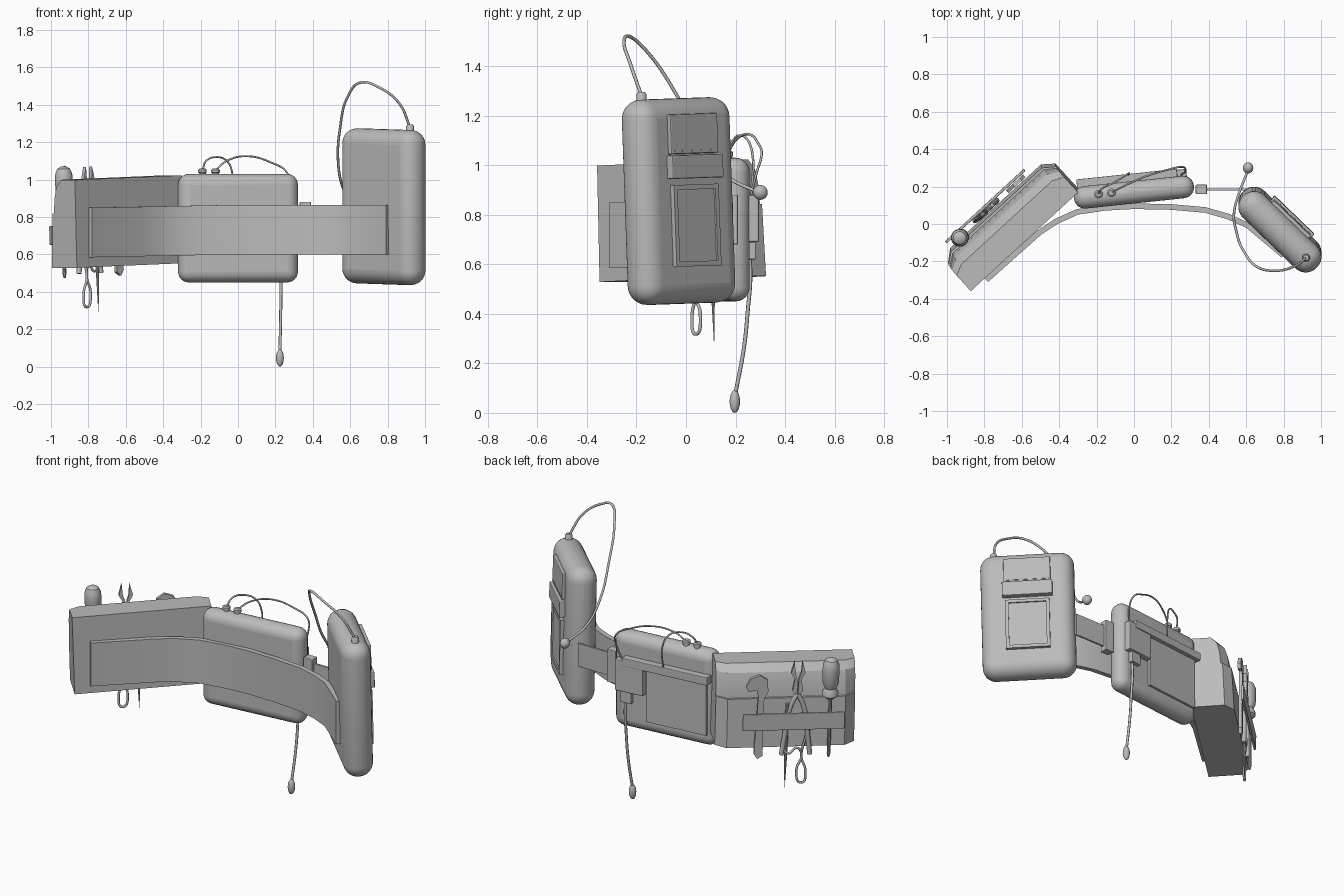
import bpy, bmesh, math
from mathutils import Matrix, Vector

cube = bpy.data.objects.get("Cube")
if cube:
    bpy.data.objects.remove(cube)

grey = bpy.data.materials.new("neutral grey")
grey.use_nodes = True
grey.diffuse_color = (0.5, 0.5, 0.5, 1)
grey.node_tree.nodes["Principled BSDF"].inputs["Base Color"].default_value = (0.5, 0.5, 0.5, 1)


def frame(x, y, z, turn, lean=0, roll=0):
    """Local axes: x along the part, y outwards, z up."""
    rot = Matrix.Rotation(math.radians(turn), 4, 'Z') @ Matrix.Rotation(math.radians(roll), 4, 'Y')
    return Matrix.Translation((x, y, z)) @ Matrix.Rotation(math.radians(lean), 4, 'X') @ rot


WORLD = Matrix.Identity(4)
BAG = frame(-0.83, -0.32, 0.76, 42.6, roll=-1.8) @ Matrix.Translation((0, 0, -0.76))
PACK = frame(0, 0.17, 0.74, 6)
RADIO = frame(0.78, -0.03, 0.855, -44, lean=2)


def finish(name, bm, where, smooth=35, bevel=0, segments=3):
    bmesh.ops.recalc_face_normals(bm, faces=bm.faces)
    mesh = bpy.data.meshes.new(name)
    bm.to_mesh(mesh)
    bm.free()
    ob = bpy.data.objects.new(name, mesh)
    bpy.context.collection.objects.link(ob)
    ob.matrix_world = where
    mesh.materials.append(grey)
    if bevel:
        mod = ob.modifiers.new("rounding", 'BEVEL')
        mod.width, mod.segments, mod.limit_method = bevel, segments, 'NONE'
    if smooth:
        bpy.ops.object.select_all(action='DESELECT')
        ob.select_set(True)
        bpy.context.view_layer.objects.active = ob
        bpy.ops.object.shade_smooth_by_angle(angle=math.radians(smooth))
    return ob


def box(name, where, lo, hi, bevel=0, segments=2, smooth=0):
    bm = bmesh.new()
    bmesh.ops.create_cube(bm, size=1)
    for v in bm.verts:
        v.co = [(a + b) / 2 + c * (b - a) for a, b, c in zip(lo, hi, v.co)]
    return finish(name, bm, where, smooth, bevel, segments)


def loft(name, where, rings, smooth=35):
    bm = bmesh.new()
    rows = [[bm.verts.new(p) for p in ring] for ring in rings]
    count = len(rows[0])
    for a, b in zip(rows, rows[1:]):
        for i in range(count):
            j = (i + 1) % count
            bm.faces.new((a[i], a[j], b[j], b[i]))
    bm.faces.new(rows[0])
    bm.faces.new(rows[-1])
    return finish(name, bm, where, smooth)


def lathe(name, where, x, y, profile, sides=20):
    turn = [math.tau * i / sides for i in range(sides)]
    return loft(name, where, [[(x + r * math.cos(t), y + r * math.sin(t), z) for t in turn]
                              for r, z in profile])


def plate(name, where, outline, y, thick):
    return loft(name, where, [[(x, d, z) for x, z in outline] for d in (y, y + thick)], 0)


def bulb(name, centre, radii):
    bm = bmesh.new()
    bmesh.ops.create_uvsphere(bm, u_segments=16, v_segments=10, radius=1)
    return finish(name, bm, Matrix.Translation(centre) @ Matrix.Diagonal((*radii, 1)), 60)


def cable(name, where, points, radius):
    curve = bpy.data.curves.new(name, 'CURVE')
    curve.dimensions = '3D'
    curve.bevel_depth, curve.bevel_resolution = radius, 2
    curve.resolution_u, curve.use_fill_caps = 8, True
    line = curve.splines.new('BEZIER')
    line.bezier_points.add(len(points) - 1)
    for bp, p in zip(line.bezier_points, points):
        bp.co = p
        bp.handle_left_type = bp.handle_right_type = 'AUTO'
    ob = bpy.data.objects.new(name, curve)
    bpy.context.collection.objects.link(ob)
    ob.matrix_world = where
    curve.materials.append(grey)


# Curved belt: a rectangle swept along the waist line
path = [Vector(p) for p in ((-.78, -.31), (-.5, -.06), (-.41, .0), (-.3, .05), (-.15, .072), (0, .08),
                            (.2, .076), (.38, .06), (.5, .025), (.6, -.02), (.79, -.18))]
rings = []
for i, p in enumerate(path):
    t = (path[min(i + 1, len(path) - 1)] - path[max(i - 1, 0)]).normalized()
    back = p + Vector((-t.y, t.x)) * 0.03
    drop = 0.02 * max(0, -p.x)
    rings.append([(q.x, q.y, z - drop) for q, z in ((p, .6), (back, .6), (back, .865), (p, .865))])
loft("belt", WORLD, rings, 30)

# Tool bag with a flap above the pocket and chamfered ends
section = [(0, .53), (.245, .53), (.228, .82), (.214, .82), (.205, .9), (.185, .96), (.14, 1.0), (0, 1.0)]
loft("tool_bag", BAG, [[(u, n * k, z) for n, z in section]
                       for u, k in ((-.05, .8), (.01, 1), (.67, 1), (.73, .8))], 25)
box("tool_strap", BAG, (.02, .275, .65), (.59, .29, .75), .004)

# Wrench
plate("wrench", BAG, [(.47, .49), (.5, .47), (.52, .5), (.505, .85), (.515, .89), (.56, .88), (.575, .91),
                      (.55, .96), (.5, .98), (.455, .95), (.45, .88), (.475, .82)], .25, .02)

# Pliers, two mirrored halves
for side, label in ((1, "left"), (-1, "right")):
    jaw = [(0, .84), (.03, .88), (.018, .95), (.04, .99), (.022, 1.06), (.017, .99), (.004, .95)]
    plate("pliers_jaw_" + label, BAG, [(.285 + side * u, z) for u, z in jaw], .25, .022)
    arm = [(.0, .86), (.03, .8), (.055, .7), (.065, .6), (.08, .49)]
    cable("pliers_handle_" + label, BAG, [(.285 + side * u, .262, z) for u, z in arm], .014)

# Screwdriver, spike and wire loop
lathe("screwdriver_handle", BAG, .1, .25,
      [(.02, .82), (.045, .84), (.045, .86), (.032, .885), (.046, .92), (.048, 1.0), (.045, 1.03),
       (.034, 1.055), (.012, 1.068)])
lathe("screwdriver_shaft", BAG, .1, .262, [(.006, .47), (.01, .49), (.01, .83)], 10)
lathe("spike", BAG, .34, .262, [(.001, .28), (.009, .5), (.011, .8)], 10)
cable("wire_loop", BAG, [(.36, .262, .56), (.33, .27, .5), (.28, .265, .53), (.25, .25, .47), (.275, .25, .39),
                         (.245, .25, .31), (.225, .25, .38), (.25, .25, .47), (.23, .262, .6)], .007)

# Middle pack with rear panel, ledge and sensor box
box("middle_pack", PACK, (-.322, -.06, -.29), (.322, .06, .29), .058, 6, 40)
box("rear_panel", PACK, (-.28, .055, -.21), (.1, .075, .12))
box("rear_ledge", PACK, (-.3, .05, .11), (.24, .1, .16), .004)
box("sensor_box", PACK, (.11, .05, -.05), (.29, .095, .14), .006)
box("sensor_socket", PACK, (.19, .05, -.12), (.26, .085, -.05), .004)
for x, label in ((-.19, "outer"), (-.12, "inner")):
    lathe("pack_knob_" + label, PACK, x, .01, [(.018, .27), (.018, .295), (.023, .297), (.023, .312), (.015, .318)], 14)
cable("short_cable", WORLD, [(-.19, .16, 1.05), (-.17, .19, 1.1), (-.12, .215, 1.12), (-.06, .25, 1.1),
                             (-.03, .27, 1.03), (-.03, .265, .9)], .005)
cable("long_cable", WORLD, [(-.12, .17, 1.05), (-.06, .2, 1.1), (.05, .25, 1.125), (.18, .29, 1.09),
                            (.26, .305, 1.04), (.275, .285, .97), (.25, .26, .87)], .005)
cable("probe_cable", WORLD, [(.23, .255, .65), (.23, .26, .55), (.23, .25, .42), (.228, .235, .27),
                             (.224, .2, .08)], .008)
bulb("probe_tip", (.224, .197, .046), (.021, .021, .046))

# Buckle and strap between pack and radio
box("side_buckle", WORLD, (.33, .16, .68), (.39, .21, .88), .004)
box("side_strap", WORLD, (.38, .178, .71), (.6, .19, .85))

# Radio case with plates on its outer face
box("radio_case", RADIO, (-.275, -.083, -.415), (.275, .083, .415), .08, 7, 40)
box("radio_speaker", RADIO, (-.14, .07, .19), (.135, .1, .35), .005)
box("radio_bar", RADIO, (-.15, .07, .09), (.145, .115, .185), .005)
for x in (-.11, -.055, 0, .055, .1):
    box("speaker_slot", RADIO, (x - .018, .1, .2), (x + .018, .104, .207))
box("radio_panel", RADIO, (-.13, .07, -.265), (.13, .095, .065))
for s, label in ((-1, "low"), (1, "high")):
    box("panel_rim_" + label, RADIO, (-.13, .09, -.1 + s * .155 - .01), (.13, .103, -.1 + s * .155 + .01))
    box("panel_side_" + label, RADIO, (s * .12 - .01, .09, -.265), (s * .12 + .01, .103, .065))

# Aerial knob, flexible lead and earpiece
lathe("aerial_knob", WORLD, .92, -.18, [(.021, 1.22), (.021, 1.285), (.015, 1.295)], 14)
cable("aerial_lead", WORLD, [(.92, -.18, 1.28), (.86, -.225, 1.41), (.75, -.25, 1.495), (.66, -.23, 1.52),
                             (.59, -.15, 1.45), (.545, -.03, 1.27), (.535, .06, 1.1), (.56, .16, .96),
                             (.61, .29, .89)], .007)
bulb("earpiece", (.61, .3, .89), (.028, .03, .03))
